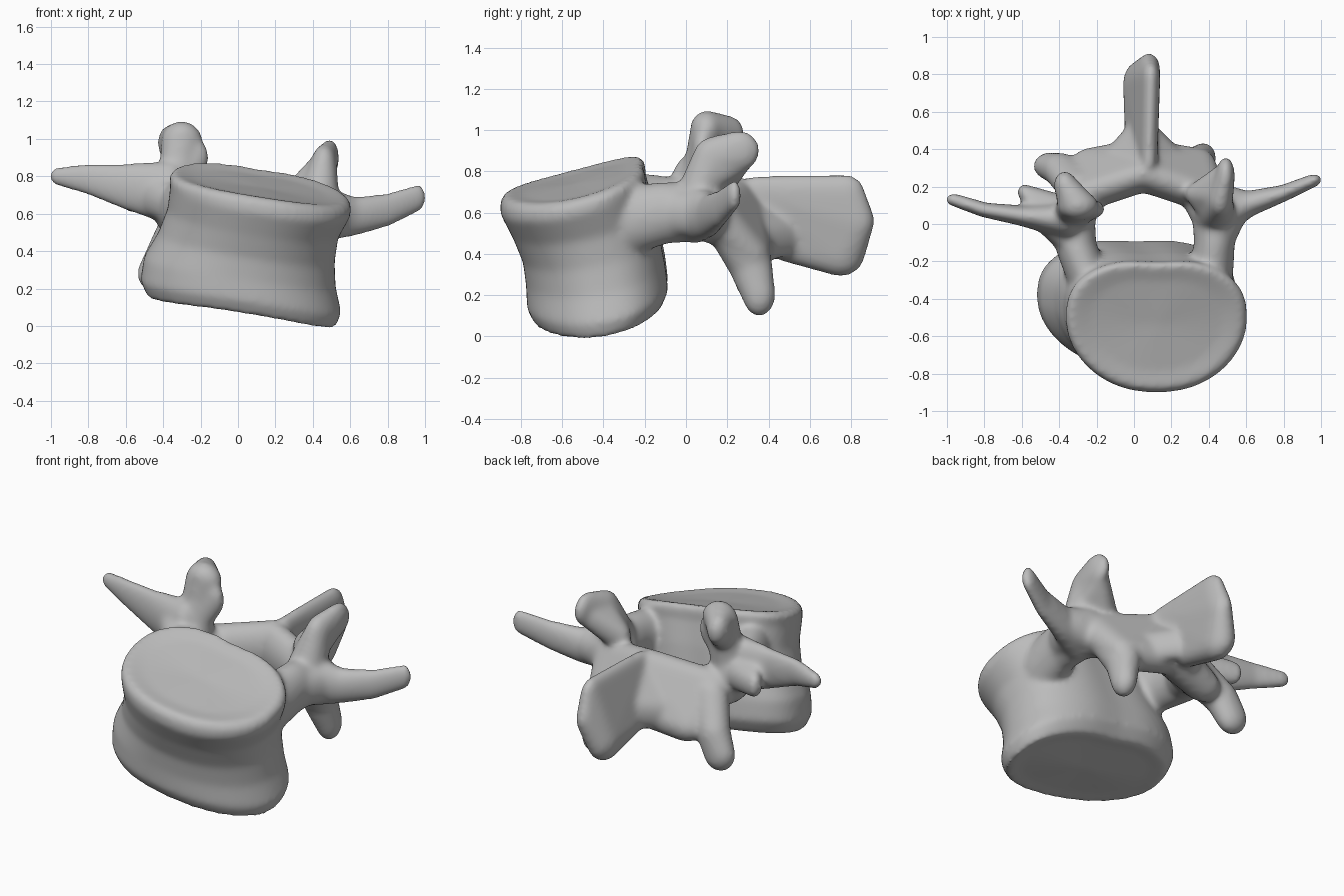
import bpy, bmesh, math
from mathutils import Matrix, Vector

cube = bpy.data.objects.get("Cube")
if cube:
    bpy.data.objects.remove(cube, do_unlink=True)

bone = bpy.data.materials.new("bone_grey")
bone.use_nodes = True
colour = (0.5, 0.5, 0.5, 1)
bone.diffuse_color = colour
bone.node_tree.nodes["Principled BSDF"].inputs["Base Color"].default_value = colour

parts = []


def add_part(name, bm):
    mesh = bpy.data.meshes.new(name)
    bmesh.ops.recalc_face_normals(bm, faces=bm.faces)
    bm.to_mesh(mesh)
    bm.free()
    obj = bpy.data.objects.new(name, mesh)
    bpy.context.collection.objects.link(obj)
    parts.append(obj)


def hull(name, *knobs):
    """Convex skin around ellipsoids given as centre and radii."""
    bm = bmesh.new()
    for x, y, z, rx, ry, rz in knobs:
        place = Matrix.Translation((x, y, z)) @ Matrix.Diagonal((rx, ry, rz, 1))
        bmesh.ops.create_uvsphere(bm, u_segments=20, v_segments=12, radius=1, matrix=place)
    skin = bmesh.ops.convex_hull(bm, input=bm.verts)
    inside = {g for g in skin["geom_interior"] + skin["geom_unused"]
              if isinstance(g, bmesh.types.BMVert)}
    bmesh.ops.delete(bm, geom=list(inside), context='VERTS')
    add_part(name, bm)


def limb(name, *knobs):
    """Tapering limb that runs through a chain of ellipsoids."""
    for a, b in zip(knobs, knobs[1:]):
        hull(name, a, b)


def body(name, rows, sides=72):
    """Loft of tilted rings: centre x, y, radii, height, y tilt, y bend."""
    bm = bmesh.new()
    rings = []
    for cx, cy, rx, ry, z, tilt, bend in rows:
        ring = []
        for i in range(sides):
            a = math.tau * i / sides
            c, s = math.cos(a), math.sin(a)
            u = math.copysign(abs(c) ** 0.9, c) * (1 + 0.08 * s)
            v = s
            if s > 0:
                v = s ** 0.8 - 0.06 * math.exp(-(u / 0.3) ** 2)
            dx, dy = rx * u, ry * v
            height = z - 0.16 * dx + tilt * dy + bend * v * v
            ring.append(bm.verts.new((cx + dx, cy + dy, height)))
        rings.append(ring)
    for low, high in zip(rings, rings[1:]):
        for i in range(sides):
            j = (i + 1) % sides
            bm.faces.new((low[i], low[j], high[j], high[i]))
    for ring in (rings[0], rings[-1]):
        hub = bm.verts.new(sum((v.co for v in ring), Vector()) / sides)
        for i in range(sides):
            bm.faces.new((ring[i], ring[(i + 1) % sides], hub))
    add_part(name, bm)


# Drum-shaped body with flared rims and a narrow waist
body("vertebral_body", [
    (.02, -.42, .4, .24, .09, .16, .03),
    (.02, -.42, .5, .31, .07, .16, .045),
    (.015, -.42, .535, .35, .15, .17, .045),
    (.01, -.43, .51, .345, .28, .18, .03),
    (.045, -.45, .47, .34, .41, .2, .02),
    (.08, -.49, .455, .35, .54, .22, .02),
    (.12, -.54, .48, .36, .66, .24, .025),
    (.12, -.54, .485, .36, .71, .24, .03),
    (.12, -.54, .455, .335, .74, .24, .03),
    (.12, -.54, .35, .25, .73, .24, .02)])

# Pedicles joining the body to the arch
limb("right_pedicle", (-.25, -.28, .63, .11, .1, .17), (-.31, -.12, .63, .11, .1, .15),
     (-.33, .06, .61, .12, .1, .14))
limb("left_pedicle", (.41, -.28, .56, .12, .1, .17), (.43, -.1, .6, .11, .1, .15),
     (.43, .06, .6, .12, .1, .14))

# Upper joint processes, broad plates with an inner wing
limb("right_upper_process", (-.33, .05, .7, .11, .1, .1), (-.32, .08, .88, .1, .08, .1),
     (-.3, .1, 1.0, .11, .08, .09))
hull("right_upper_plate", (-.32, .09, .88, .08, .07, .08), (-.3, .1, 1.01, .1, .08, .085),
     (-.37, .21, .98, .06, .075, .09))
hull("right_upper_wing", (-.32, .05, .74, .08, .07, .08), (-.22, .08, .9, .065, .05, .1),
     (-.31, .09, .95, .08, .06, .08))
limb("left_upper_process", (.43, .05, .68, .11, .1, .1), (.46, .13, .86, .07, .1, .11),
     (.49, .26, .9, .05, .1, .1))
hull("left_upper_wing", (.43, .08, .75, .09, .08, .08), (.34, .16, .73, .07, .06, .09),
     (.46, .15, .87, .06, .07, .08), (.48, .26, .87, .045, .07, .08))

# Side processes, flat from front to back, with webs into the pedicles
limb("right_side_process", (-.36, .02, .71, .09, .1, .17), (-.6, .045, .745, .06, .055, .125),
     (-.8, .075, .785, .05, .04, .085), (-.965, .13, .8, .045, .035, .05))
hull("right_side_web", (-.32, -.1, .64, .09, .09, .11), (-.52, .05, .72, .05, .06, .11),
     (-.36, .08, .66, .08, .09, .12))
hull("right_side_spur", (-.4, .08, .68, .08, .08, .1), (-.5, .06, .71, .05, .05, .09),
     (-.59, .17, .68, .035, .045, .07))
limb("left_side_process", (.45, .04, .6, .09, .11, .15), (.62, .11, .585, .06, .07, .105),
     (.8, .165, .62, .05, .045, .09), (.965, .235, .685, .04, .035, .075))
hull("left_side_web", (.44, -.1, .6, .09, .09, .12), (.57, .1, .59, .05, .09, .1),
     (.44, .12, .6, .09, .1, .13))

# Arch plates closing the canal at the back
arch_top = (.05, .27, .61, .08, .1, .16)
arch_low = (.04, .37, .46, .08, .09, .1)
for side, sign in (("right", -1), ("left", 1)):
    shoulder = (.05 + sign * .32, .16, .57, .13, .09, .13)
    bottom = (.05 + sign * .27, .32, .4, .12, .09, .09)
    limb(side + "_lamina", (.05 + sign * .36, .05, .6, .11, .1, .13), shoulder, arch_top)
    hull(side + "_arch_web", shoulder, arch_top, arch_low, bottom)
    hull(side + "_blade_fillet", (.05 + sign * .17, .34, .46, .05, .07, .1),
         (.05, .3, .62, .06, .08, .12), (.04, .52, .49, .06, .06, .1))

# Lower joint processes
limb("right_lower_process", (-.3, .2, .54, .12, .09, .12), (-.39, .29, .39, .1, .09, .1),
     (-.445, .31, .28, .095, .075, .1))
limb("left_lower_process", (.36, .2, .52, .11, .09, .12), (.34, .31, .35, .09, .11, .1),
     (.37, .355, .2, .07, .08, .105))

# Rear blade
hull("spinous_process", (.08, .33, .7, .045, .06, .08), (.09, .78, .69, .05, .09, .095),
     (.08, .83, .56, .06, .085, .1), (.02, .49, .44, .07, .08, .08),
     (.025, .75, .405, .085, .12, .115))

# Fuse the parts into one softened bone
bpy.ops.object.select_all(action='DESELECT')
for obj in parts:
    obj.select_set(True)
bpy.context.view_layer.objects.active = parts[0]
bpy.ops.object.join()
vertebra = bpy.context.object
vertebra.name = "vertebra"
fuse = vertebra.modifiers.new("fuse", 'REMESH')
fuse.mode = 'VOXEL'
fuse.voxel_size = 0.013
soften = vertebra.modifiers.new("soften", 'SMOOTH')
soften.factor = 0.5
soften.iterations = 24
for modifier in ("fuse", "soften"):
    bpy.ops.object.modifier_apply(modifier=modifier)
vertebra.data.materials.clear()
vertebra.data.materials.append(bone)
bpy.ops.object.shade_smooth()
